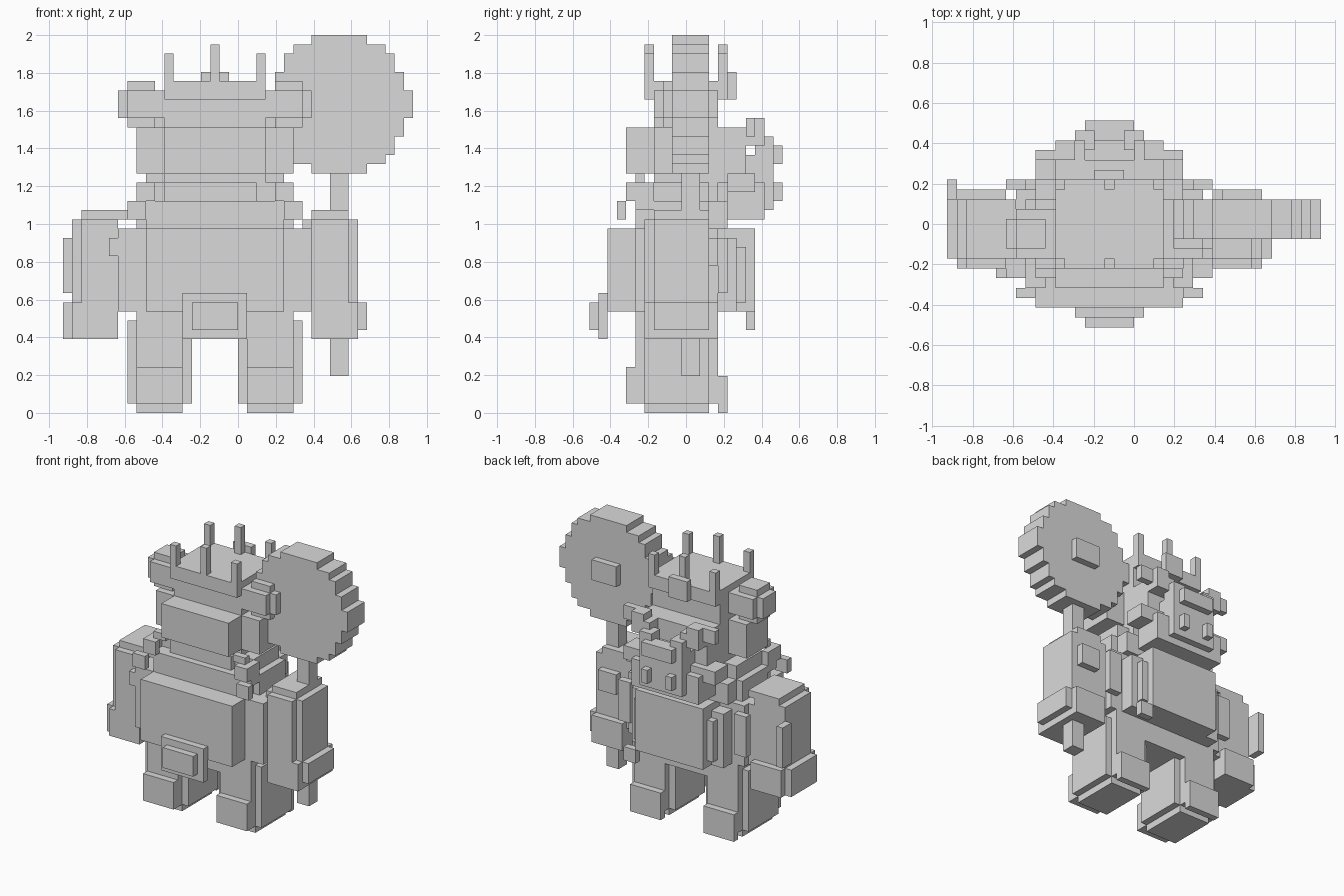
import bpy, bmesh

if "Cube" in bpy.data.objects:
    bpy.data.objects.remove(bpy.data.objects["Cube"])

U = 2 / 41          # one block
CX = -2.5           # body mirror plane, in blocks

grey = bpy.data.materials.new("plain_grey")
grey.diffuse_color = (0.7, 0.7, 0.7, 1)
grey.use_nodes = True
grey.node_tree.nodes["Principled BSDF"].inputs["Base Color"].default_value = grey.diffuse_color


def part(name, boxes, mirror=False):
    """Join axis-aligned boxes (x0, x1, y0, y1, z0, z1 in blocks) into one object."""
    bm = bmesh.new()
    boxes = list(boxes)
    if mirror:
        boxes += [(2 * CX - b[1], 2 * CX - b[0], *b[2:]) for b in boxes]
    for x0, x1, y0, y1, z0, z1 in boxes:
        geo = bmesh.ops.create_cube(bm, size=1)
        for v in geo["verts"]:
            v.co.x = (x0 if v.co.x < 0 else x1) * U
            v.co.y = (y0 if v.co.y < 0 else y1) * U
            v.co.z = (z0 if v.co.z < 0 else z1) * U
    me = bpy.data.meshes.new(name)
    bm.to_mesh(me)
    bm.free()
    me.materials.append(grey)
    ob = bpy.data.objects.new(name, me)
    bpy.context.collection.objects.link(ob)
    return ob


# legs with stepped corners, sole, toe block and heel block
part("legs", [(0, 7, -4.5, 2.5, 1, 10), (1, 6, -5.5, 3.5, 1, 11),
              (1, 6, -4.5, 2.5, 0, 1)], mirror=True)
part("toe_blocks", [(1, 6, -6.5, -5.5, 1, 5)], mirror=True)
part("heel_blocks", [(1, 6, 3.5, 4.5, 0, 4)], mirror=True)
part("hips", [(-6, 1, -5.5, 3.5, 8, 11)])

# torso and its raised panels
part("torso", [(-13, 8, -5.5, 2.5, 11, 20), (-12, 7, -4.5, 3.5, 11, 20)])
part("front_panel", [(-10, 5, -8.5, -5.5, 11, 20)])
part("back_panel", [(-10, 5, 3.5, 5.5, 11, 19), (-8, 3, 3.5, 7.5, 11, 20)])
part("back_straps", [(3, 4, 5.5, 6.5, 12, 18), (6, 8, 3.5, 4.5, 13, 19)], mirror=True)
part("back_clasp", [(3, 5, 6.5, 7.5, 9, 11)])
part("buckle", [(-6, 1, -9.5, -8.5, 8, 13), (-5, 0, -10.5, -9.5, 9, 12)])

# shoulders, collar and chain
part("shoulders", [(-10, 5, -5.5, 4.5, 20, 23), (-11, 6, -3.5, 2.5, 20, 23)])
part("collar", [(-8, 2, -4.5, 4.5, 23, 25), (-8, 3, -3.5, 3.5, 23, 26),
                (-10, 5, -3.5, 2.5, 23, 25)])
part("chain", [(5, 7, -7.5, -6.5, 21, 23), (4, 6, -6.5, -5.5, 23, 25),
               (3, 5, -5.5, -4.5, 25, 26), (5, 6, -5.5, -3.5, 22, 25)], mirror=True)

# left arm, fist and loose side strip
part("left_arm", [(-18, -13, -3.5, 2.5, 9, 21), (-17, -13, -4.5, 2.5, 9, 21),
                  (-17, -12, -3.5, 2.5, 21, 22)])
part("left_fist", [(-19, -13, -3.5, 2.5, 8, 12), (-18, -13, -4.5, 3.5, 8, 12)])
part("left_strip", [(-19, -18, 2.5, 4.5, 13, 19), (-14, -13, -5.5, -4.5, 17, 19)])

# right arm and fist
part("right_arm", [(7, 13, -3.5, 2.5, 12, 21), (8, 12, -4.5, 2.5, 8, 21),
                   (8, 12, -3.5, 2.5, 21, 22)])
part("right_fist", [(8, 14, -3.5, 2.5, 9, 12), (8, 13, -4.5, 3.5, 8, 12)])
part("right_arm_block", [(9, 12, 2.5, 3.5, 16, 19)])

# round mallet: stepped disc, face boss and shaft
half_widths = [3, 5, 6, 6, 7, 7, 8, 8, 8, 7, 7, 6, 6, 5, 3]
part("mallet_disc", [(11 - w, 11 + w, -1.5, 2.5, 26 + i, 27 + i)
                     for i, w in enumerate(half_widths)])
part("mallet_boss", [(9, 13, 2.5, 3.5, 32, 35)])
part("mallet_shaft", [(10, 12, -0.5, 1.5, 4, 26)])

# head
part("head", [(-11, 6, -3.5, 1.5, 26, 31), (-8, 3, -3.5, 3.5, 26, 36)])
part("rear_head_block", [(-8, 3, -6.5, -3.5, 26, 31)])
part("upper_face", [(-8, 3, 1.5, 6.5, 25, 31)])
part("lower_face", [(-8, 3, 4.5, 8.5, 21, 25), (-6, 1, 6.5, 9.5, 22, 28),
                    (-10, 5, 4.5, 7.5, 24, 26)])
part("eyes", [(-1, 0, 9.5, 10.5, 23, 25)], mirror=True)

# curved rim above the face
part("face_rim_centre", [(-5, 0, 8.5, 10.5, 27, 29)])
part("face_rim_sides", [(-1, 1, 7.5, 9.5, 28, 30), (0, 3, 6.5, 8.5, 29, 31),
                        (1, 5, 6.5, 7.5, 30, 32), (1, 3, 6.5, 8.5, 30, 32)],
     mirror=True)

# stepped ears
part("ears", [(4, 7, -2.5, 0.5, 31, 36), (3, 7, -3.5, 1.5, 32, 35),
              (3, 8, -2.5, 0.5, 32, 35)], mirror=True)

# crown with six spikes and an emblem
part("crown", [(-8, 3, -4.5, 4.5, 34, 36)])
part("crown_spikes", [(x, x + 1, y, y + 1, 36, 40 if x == -3 else 39)
                      for x in (-8, -3, 2) for y in (-4.5, 3.5)])
part("crown_emblem", [(-4, -1, 4.5, 5.5, 34, 37)])
